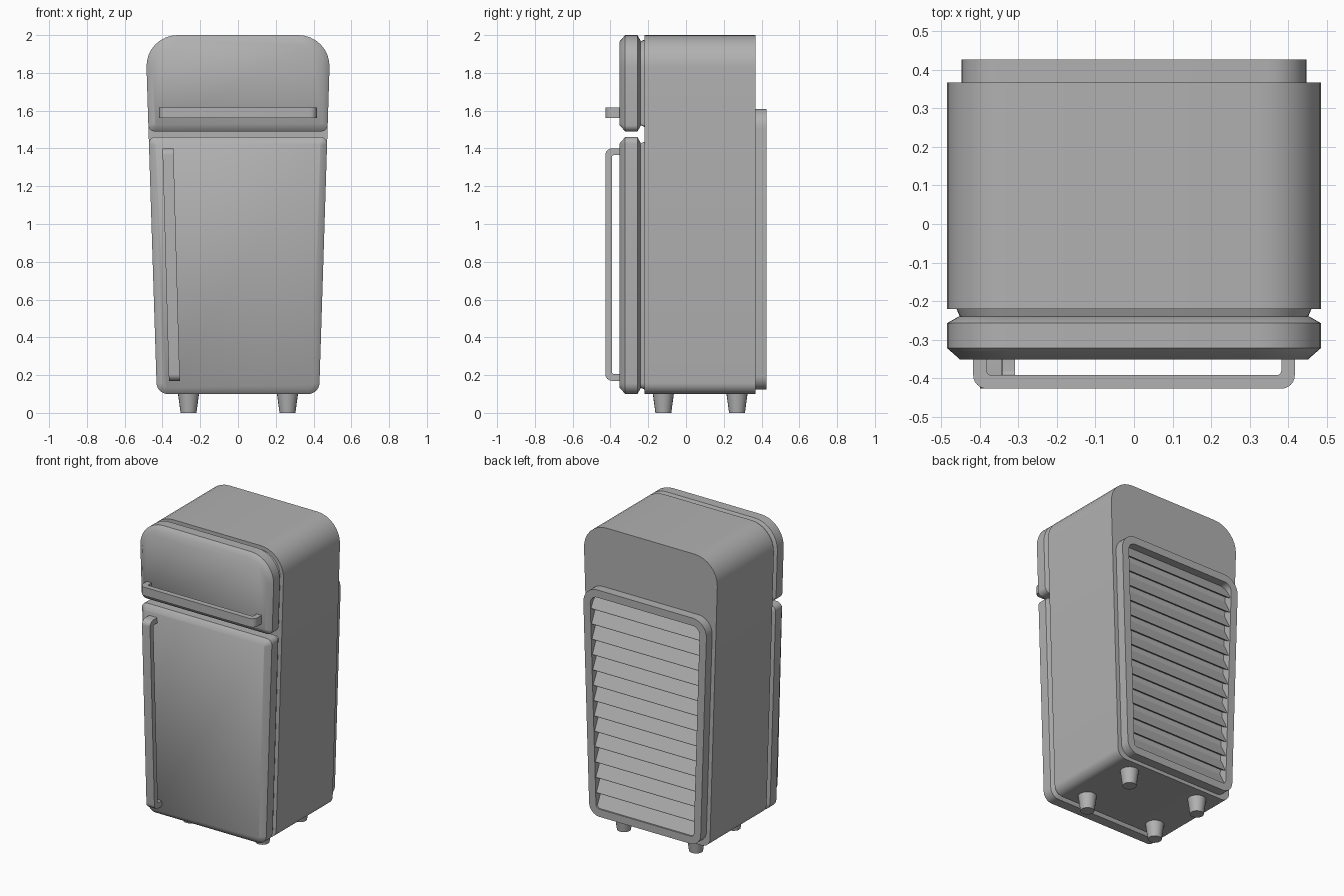
import bpy, bmesh, math
from mathutils import Vector

if "Cube" in bpy.data.objects:
    bpy.data.objects.remove(bpy.data.objects["Cube"])

# dark grey enamel shared by all parts
enamel = bpy.data.materials.new("dark_grey")
enamel.diffuse_color = (0.44, 0.44, 0.44, 1)
enamel.use_nodes = True
enamel.node_tree.nodes["Principled BSDF"].inputs["Base Color"].default_value = enamel.diffuse_color


def half_width(z):
    """Half width of the tapered cabinet at height z."""
    return 0.43 + 0.0317 * (z - 0.11)


def round_poly(pts, radii, seg=8):
    """2D outline with rounded corners."""
    out = []
    n = len(pts)
    for i in range(n):
        p = Vector(pts[i])
        a = (Vector(pts[i - 1]) - p).normalized()
        b = (Vector(pts[(i + 1) % n]) - p).normalized()
        r = radii[i]
        if r <= 0:
            out.append(p)
            continue
        half = a.angle(b) / 2
        c = p + (a + b).normalized() * (r / math.sin(half))
        s = p + a * (r / math.tan(half)) - c
        e = p + b * (r / math.tan(half)) - c
        tot = math.pi - 2 * half
        for k in range(seg + 1):
            t = k / seg
            out.append(c + (s * math.sin((1 - t) * tot) + e * math.sin(t * tot)) / math.sin(tot))
    return out


def outline(z0, z1, r_bot, r_top, inset=0.0, margin=0.0):
    """Tapered rounded panel outline in x/z, shrunk by inset."""
    a, b = z0 + inset, z1 - inset
    wa, wb = (half_width(z) - inset - margin for z in (a, b))
    rb, rt = max(r_bot - inset, 0.012), max(r_top - inset, 0.012)
    return round_poly([(-wa, a), (wa, a), (wb, b), (-wb, b)], [rb, rb, rt, rt])


def loft(name, rings, angle=28):
    """Bridge closed 3D rings in order, cap both ends and shade smooth by angle."""
    bm = bmesh.new()
    vs = [[bm.verts.new(p) for p in ring] for ring in rings]
    n = len(vs[0])
    for r, s in zip(vs, vs[1:]):
        for i in range(n):
            j = (i + 1) % n
            bm.faces.new((r[i], r[j], s[j], s[i]))
    bm.faces.new(vs[0])
    bm.faces.new(vs[-1])
    bmesh.ops.recalc_face_normals(bm, faces=bm.faces)
    mesh = bpy.data.meshes.new(name)
    bm.to_mesh(mesh)
    bm.free()
    mesh.materials.append(enamel)
    ob = bpy.data.objects.new(name, mesh)
    bpy.context.collection.objects.link(ob)
    bpy.ops.object.select_all(action='DESELECT')
    ob.select_set(True)
    bpy.context.view_layer.objects.active = ob
    bpy.ops.object.shade_smooth_by_angle(angle=math.radians(angle))


def panel(name, z0, z1, r_bot, r_top, layers, margin=0.0, angle=28):
    """Panel made from (y, inset) layers of the tapered outline."""
    loft(name, [[(p.x, y, p.y) for p in outline(z0, z1, r_bot, r_top, d, margin)]
                for y, d in layers], angle)


# cabinet
panel("cabinet", 0.10, 2.0, 0.06, 0.165, [(-0.22, 0), (0.367, 0)])

# doors with soft front rims, and the seals behind them
door_layers = [(-0.24, 0.03), (-0.257, 0.0), (-0.322, 0.0), (-0.351, 0.033)]
seal_layers = [(-0.215, 0.022), (-0.245, 0.035)]
for label, z0, z1, rb, rt in (("freezer", 1.49, 2.0, 0.035, 0.165),
                              ("fridge", 0.10, 1.46, 0.06, 0.035)):
    panel(label + "_door", z0, z1, rb, rt, door_layers, angle=45)
    panel(label + "_seal", z0, z1, rb, rt, seal_layers)

# back vent frame with a recess
panel("vent_frame", 0.123, 1.61, 0.075, 0.10,
      [(0.36, 0), (0.427, 0), (0.427, 0.05), (0.372, 0.05)], margin=0.027)

# sloping vent slats
count, low, high = 14, 0.17, 1.57
pitch = (high - low) / count
for i in range(count):
    z = low + i * pitch
    w = half_width(z) - 0.075
    section = [(0.368, z + pitch), (0.418, z + 0.006), (0.418, z), (0.368, z + 0.03)]
    loft(f"vent_slat_{i + 1}", [[(s * w, y, h) for y, h in section] for s in (-1, 1)])


def handle(name, u0, u1, place):
    """Flat bar bent into a U; place maps (along, depth, side) to 3D."""
    back, front, t = -0.345, -0.427, 0.035
    outer = round_poly([(u0, back), (u0, front), (u1, front), (u1, back)],
                       [0, 0.035, 0.035, 0], 6)
    inner = round_poly([(u0 + t, back), (u0 + t, front + t), (u1 - t, front + t), (u1 - t, back)],
                       [0, 0.012, 0.012, 0], 6)
    loft(name, [[place(*p, -1), place(*p, 1), place(*q, 1), place(*q, -1)]
                for p, q in zip(outer, inner)])


# handles: level on the freezer, tilted with the door edge on the fridge
handle("freezer_handle", -0.417, 0.417, lambda u, d, s: (u, d, 1.59 + s * 0.028))
handle("fridge_handle", 0.17, 1.40,
       lambda u, d, s: (-0.337 - 0.034 * (u - 0.17) / 1.23 + s * 0.029, d, u))

# tapered feet
for label, y in (("front", -0.12), ("back", 0.27)):
    for side, x in (("left", -0.262), ("right", 0.262)):
        rings = [[(x + r * math.cos(k * math.tau / 20), y + r * math.sin(k * math.tau / 20), z)
                  for k in range(20)] for r, z in ((0.042, 0.0), (0.057, 0.11))]
        loft(f"{label}_{side}_foot", rings)
